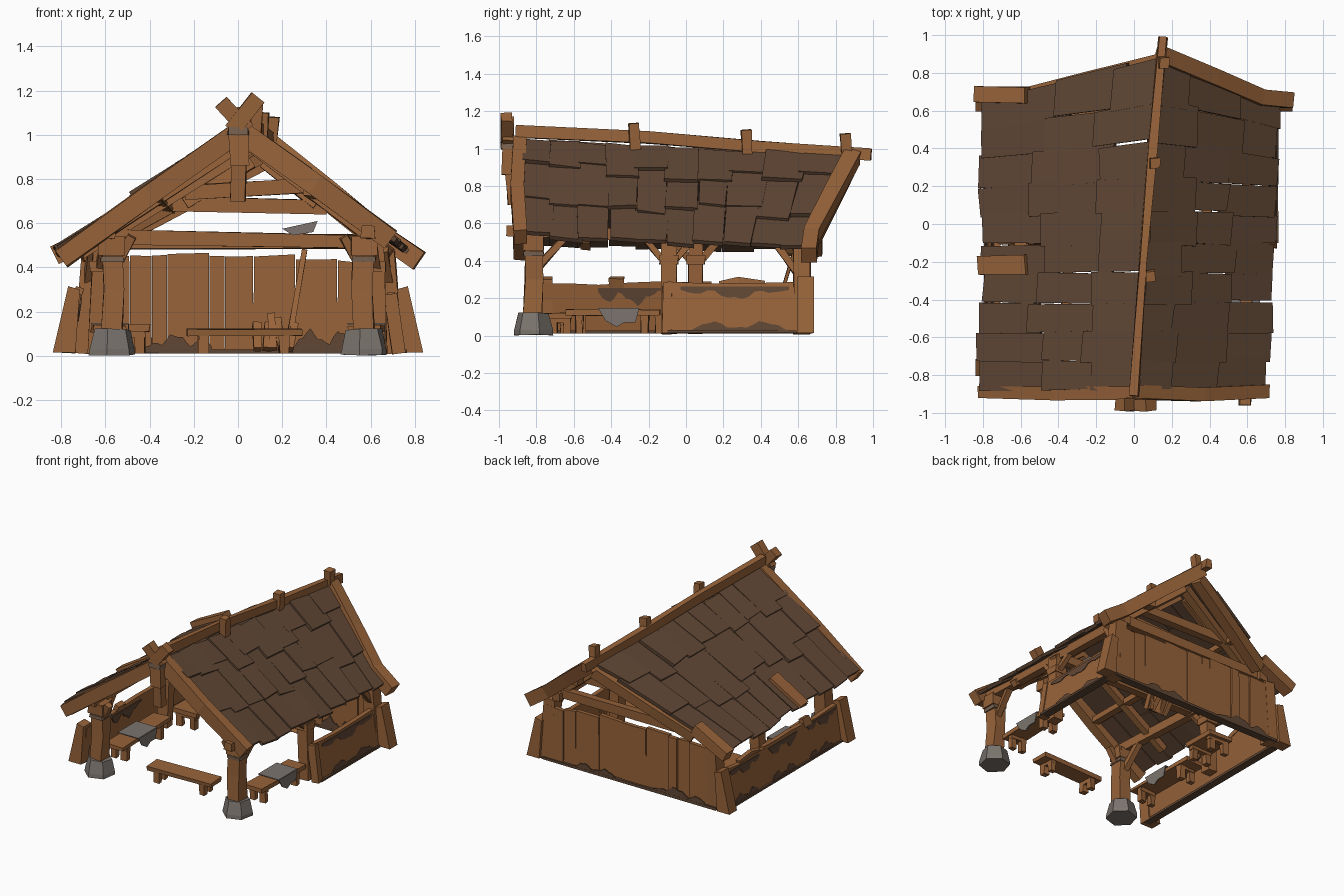
import bpy, bmesh, math, random
from mathutils import Vector as V

random.seed(7)
if "Cube" in bpy.data.objects:
    bpy.data.objects.remove(bpy.data.objects["Cube"])


def material(name, rgb):
    m = bpy.data.materials.new(name)
    m.use_nodes = True
    m.diffuse_color = (*rgb, 1)
    m.node_tree.nodes["Principled BSDF"].inputs["Base Color"].default_value = (*rgb, 1)
    return m


WOOD = material("warm wood", (0.31, 0.125, 0.042))
DARK = material("dark weathered wood", (0.115, 0.062, 0.035))
STONE = material("grey stone", (0.2, 0.175, 0.158))
ROPE = material("faded binding", (0.2, 0.13, 0.085))
X, Y, Z = V((1, 0, 0)), V((0, 1, 0)), V((0, 0, 1))


def rnd(a):
    return random.uniform(-a, a)


def loft(name, rings, mat):
    """Skin equal rings of points and cap both ends."""
    bm = bmesh.new()
    rows = [[bm.verts.new(p) for p in ring] for ring in rings]
    n = len(rows[0])
    for a, b in zip(rows, rows[1:]):
        for i in range(n):
            bm.faces.new((a[i], a[(i + 1) % n], b[(i + 1) % n], b[i]))
    bm.faces.new(rows[0])
    bm.faces.new(rows[-1])
    bmesh.ops.recalc_face_normals(bm, faces=bm.faces)
    me = bpy.data.meshes.new(name)
    bm.to_mesh(me)
    bm.free()
    me.materials.append(mat)
    ob = bpy.data.objects.new(name, me)
    bpy.context.collection.objects.link(ob)


def beam(name, pts, w, h, up=Z, mat=WOOD, j=0.005):
    """Rough-hewn rectangular timber along a path; h runs along up."""
    pts = [V(p) for p in pts]
    rings = []
    for i, p in enumerate(pts):
        d = (pts[min(i + 1, len(pts) - 1)] - pts[max(i - 1, 0)]).normalized()
        s = d.cross(up).normalized()
        n = s.cross(d)
        rings.append([p + s * (a * w / 2 + rnd(j)) + n * (b * h / 2 + rnd(j))
                      for a, b in ((-1, -1), (1, -1), (1, 1), (-1, 1))])
    loft(name, rings, mat)


def mud(name, a, b, rise, out, height):
    """Thin wavy dark plate rising from the line a-b."""
    a, b, rise, out = V(a), V(b), V(rise), V(out)
    n, phase = 16, random.uniform(0, 6)
    wave = [0.6 + 0.28 * math.sin(i * 0.75 + phase) + 0.12 * math.sin(i * 1.9 + phase) for i in range(n + 1)]
    ring = [a, b] + [b.lerp(a, i / n) + rise * height * max(0.05, wave[i] * min(1, 0.25 + i / 3, 0.25 + (n - i) / 3))
                     for i in range(n + 1)]
    loft(name, [ring, [p + out * 0.007 for p in ring]], DARK)


# Roof surface: t runs ridge to eave, s runs front to back, rear edge swept back at the ridge
def roof(side, t, s):
    y = -0.875 + s * 1.53 + 0.22 * (1 - t) * max(0, s) ** 4
    k = y + 0.86
    ridge = V((0.005 + 0.08 * k, y, 1.03 - 0.05 * k))
    eave = V((0.68 + 0.05 * k, y, 0.515 - 0.045 * k)) if side > 0 else V((-0.79, y, 0.475 - 0.025 * k))
    return ridge.lerp(eave, t)


def slab(name, side, t0, t1, s0, s1, base, lift, mat):
    up = V((side * 0.57, 0, 0.82))
    rings = []
    for t, off in ((t0, base), (t1, base + lift)):
        lo = [roof(side, t + rnd(0.012), s + rnd(0.005)) + up * (off + rnd(0.005)) for s in (s0, s1)]
        rings.append([lo[0], lo[1], lo[1] + up * 0.024, lo[0] + up * 0.024])
    loft(name, rings, mat)


ROWS = 10
for side in (-1, 1):
    up = V((side * 0.57, 0, 0.82))
    for r in range(ROWS):
        cuts = [0, 0.3 + rnd(0.07), 0.64 + rnd(0.08), 1.0 + rnd(0.02)]
        for c in range(3):
            slab("roof_shingle", side, max(0, cuts[c] - 0.06), cuts[c + 1],
                 r / ROWS + rnd(0.006) - 0.002, (r + 1) / ROWS + rnd(0.006) + 0.002, rnd(0.007), 0.016, DARK)
    # Rafters and a purlin under the shingles
    for s in (0.22, 0.52, 0.92):
        beam("rafter", [roof(side, t, s) - up * 0.035 for t in (0.03, 0.93)], 0.055, 0.05)
    beam("purlin", [roof(side, 0.5, s) - up * 0.03 for s in (0.01, 0.97)], 0.05, 0.04)
slab("replacement_board", -1, 0.72, 1.01, 0.4, 0.46, 0.022, 0.01, WOOD)

# Ridge beam with pegs
beam("ridge_beam", [(0, -0.91, 1.09), (0.05, -0.2, 1.06), (0.1, 0.4, 1.01), (0.155, 0.99, 0.965)], 0.045, 0.065)
for x, y, z in ((0.08, -0.27, 1.065), (0.105, 0.33, 1.03), (0.15, 0.86, 1.01)):
    beam("ridge_peg", [(x, y, z - 0.07), (x + 0.01, y - 0.01, z + 0.07)], 0.05, 0.055, Y)

# Front gable boards, crossed finials and king post
beam("front_barge_right", [(0.02, -0.89, 1.02), (-0.4, -0.9, 0.73), (-0.8, -0.89, 0.44)], 0.092, 0.07, Y)
beam("front_barge_left", [(-0.01, -0.89, 1.03), (0.35, -0.9, 0.775), (0.69, -0.885, 0.525)], 0.092, 0.07, Y)
beam("finial_a", [(0.04, -0.95, 1.02), (-0.075, -0.955, 1.15)], 0.07, 0.06, Y)
beam("finial_b", [(-0.03, -0.96, 1.02), (0.09, -0.96, 1.17)], 0.07, 0.06, Y)
beam("king_post_upper", [(0, -0.95, 1.05), (0.005, -0.95, 0.86)], 0.085, 0.065, Y)
beam("king_post_lower", [(0.005, -0.94, 0.87), (0, -0.925, 0.7)], 0.068, 0.055, Y)
beam("king_post_binding", [(0, -0.95, 1.0), (0, -0.95, 1.035)], 0.095, 0.08, Y, ROPE)

# Bowed rear gable boards; the right one runs under the shingles except at its tail
beam("rear_barge_left", [(0.14, 0.89, 0.96), (0.42, 0.775, 0.74), (0.66, 0.67, 0.54), (0.82, 0.655, 0.43)], 0.09, 0.085, Y)
beam("rear_barge_right", [(0.15, 0.86, 0.9), (-0.25, 0.76, 0.685), (-0.55, 0.68, 0.53)], 0.08, 0.08, Y)
beam("rear_barge_tail", [(-0.56, 0.68, 0.59), (-0.83, 0.685, 0.455)], 0.08, 0.085, Y)

# Tie beams across the hall
for y, z, x0, x1, tilt in ((-0.08, 0.525, -0.56, 0.58, 0.01), (0.6, 0.515, -0.6, 0.62, 0),
                           (0.6, 0.68, -0.31, 0.4, 0.006), (0.3, 0.755, -0.24, 0.3, -0.015)):
    beam("tie_beam", [(x0, y, z + tilt), (x1, y, z - tilt)], 0.06, 0.065)
for x in (-1, 1):
    beam("gable_brace", [(x * 0.3 + 0.06, 0.58, 0.69), (0.09 + x * 0.03, 0.62, 0.88)], 0.06, 0.04, Y)


def buttress(side, y):
    """Leaning corner board, broad at the foot."""
    rings = [[(side * x, y + d, z) for x, z in ((0.735, 0.015), (0.838, 0.015), (0.768, 0.315), (0.715, 0.3))]
             for d in (-0.045, 0.045)]
    loft("corner_buttress", rings, WOOD)


# Main posts, footings and wall plates
for side in (-1, 1):
    x = side * 0.57
    rings = []
    for z, r in ((0.005, 0.108), (0.03, 0.106), (0.12, 0.083)):
        rings.append([(x + r * math.cos(a) + rnd(0.005), -0.815 + r * math.sin(a), z + rnd(0.004))
                      for a in (math.tau * i / 6 + 0.3 for i in range(6))])
    loft("stone_footing", rings, STONE)
    beam("front_post", [(x, -0.82, 0.11), (x * 0.985, -0.815, 0.3), (x, -0.81, 0.53)], 0.095, 0.095, Y)
    beam("post_binding", [(x, -0.815, 0.425), (x, -0.815, 0.45)], 0.108, 0.108, Y, ROPE)
    beam("post_capital", [(x, -0.815, 0.455), (x, -0.815, 0.54)], 0.12, 0.11, Y)
    beam("wall_plate", [(x * 1.03, -0.96 if side > 0 else -0.9, 0.56), (x * 1.05, -0.1, 0.535), (x * 1.08, 0.66, 0.5)], 0.06, 0.06)
    beam("front_brace", [(x, -0.78, 0.38), (x * 1.03, -0.64, 0.53)], 0.04, 0.04, X)
    beam("cross_brace", [(x * 0.95, -0.82, 0.43), (x * 0.84, -0.84, 0.54)], 0.04, 0.04, Y)
    ym = -0.09 if side > 0 else 0.05
    beam("middle_post", [(x * 1.12, ym, 0.01), (x * 1.08, ym, 0.52)], 0.08, 0.08, Y)
    beam("middle_post_collar", [(x * 1.09, ym, 0.38), (x * 1.09, ym, 0.43)], 0.1, 0.1, Y)
    for d in (-1, 1):
        beam("middle_brace", [(x * 1.1, ym + d * 0.03, 0.4), (x * 1.07, ym + d * 0.12, 0.51)], 0.035, 0.035, X)
    # Rear corner
    beam("rear_post", [(side * 0.7, 0.62, 0.01), (side * 0.665, 0.62, 0.47)], 0.085, 0.09, Y)
    beam("rear_brace", [(side * 0.68, 0.59, 0.34), (side * 0.66, 0.49, 0.48)], 0.035, 0.035, X)
    buttress(side, 0.64)
buttress(-1, -0.76)

# Low side walls leaning inward
for side, y0, y1, xw, n in ((1, -0.1, 0.59, 0.733, 1), (-1, -0.77, 0.59, 0.765, 3)):
    lean = V((-side * 0.15, 0, 1))
    foot = V((side * xw, 0, 0.02))
    for i in range(n):
        a, b = y0 + (y1 - y0) * i / n, y0 + (y1 - y0) * (i + 1) / n
        top = [0.26 + rnd(0.01) for _ in range(4)]
        ring = [foot + Y * a, foot + Y * b] + [foot + Y * (b + (a - b) * q / 3) + lean * top[q] for q in range(4)]
        loft("side_wall_panel", [[p - X * side * 0.017 for p in ring], [p + X * side * 0.017 for p in ring]], WOOD)
        face = foot + X * side * 0.015
        mud("wall_dirt_low", face + Y * (a + 0.12), face + Y * (b - 0.03), lean, X * side, 0.06)
        crest = face + lean * 0.243
        mud("wall_dirt_high", crest + Y * (a + 0.07), crest + Y * (b - 0.04), -lean, X * side, 0.075)
    beam("side_sill", [foot + Y * y0, foot + Y * y1], 0.06, 0.016, mat=DARK, j=0.002)
inner = V((-0.748, 0, 0.02)) + V((0.15, 0, 1)) * 0.235
mud("inner_wall_dirt", inner - Y * 0.47, inner - Y * 0.13, (-0.15, 0, -1), X, 0.1)
beam("side_wall_end", [(0.725, -0.1, 0.01), (0.69, -0.1, 0.28)], 0.06, 0.05, Y)
beam("side_wall_stub", [(-0.735, -0.37, 0.25), (-0.715, -0.37, 0.31)], 0.04, 0.08, Y)
beam("side_wall_crest", [(-0.725, 0.18, 0.27), (-0.725, 0.28, 0.292), (-0.725, 0.42, 0.272)], 0.03, 0.035)

# Rear plank wall
x = -0.68
while x < 0.66:
    w = min(random.choice((0.07, 0.1, 0.13, 0.19)), 0.70 - x)
    top = 0.455 - max(0, x) * 0.06 + rnd(0.012)
    y = 0.645 + rnd(0.008)
    skew = rnd(0.01)
    rings = [[(a, y + d, z) for a, z in ((x, 0.02), (x + w, 0.02),
              (x + w - 0.002, top + skew), (x + 0.002, top - skew))] for d in (-0.015, 0.015)]
    loft("rear_wall_plank", rings, WOOD)
    x += w
mud("rear_wall_dirt", (0.24, 0.622, 0.025), (0.52, 0.622, 0.025), Z, -Y, 0.1)
mud("rear_wall_dirt", (-0.42, 0.622, 0.025), (-0.12, 0.622, 0.025), Z, -Y, 0.08)
mud("rear_wall_dirt", (-0.62, 0.667, 0.025), (-0.2, 0.667, 0.025), Z, Y, 0.07)
mud("rear_wall_dirt", (0.1, 0.667, 0.025), (0.45, 0.667, 0.025), Z, Y, 0.05)
beam("rear_sill", [(-0.72, 0.645, 0.02), (0.72, 0.645, 0.02)], 0.06, 0.016, mat=DARK, j=0.002)


def bench(name, a, b, z, w):
    a, b = V((*a, z)), V((*b, z))
    beam(name + "_seat", [a, b], w, 0.03)
    side = (b - a).normalized().cross(Z) * w * 0.28
    for f in (0.14, 0.84):
        foot = a.lerp(b, f)
        for k in (-1, 1):
            p = foot + side * k
            beam(name + "_leg", [(p.x, p.y, 0.01), (p.x, p.y, z)], 0.045, 0.04, Y)
        beam(name + "_bearer", [foot - side * 1.5 - Z * 0.025, foot + side * 1.5 - Z * 0.025], 0.04, 0.03)


# Benches and draped slabs
bench("front_bench", (-0.23, -0.69), (0.29, -0.67), 0.105, 0.13)
bench("left_bench", (0.57, -0.64), (0.59, -0.14), 0.125, 0.15)
bench("right_bench", (-0.58, -0.64), (-0.59, -0.05), 0.125, 0.15)
bench("rear_bench", (-0.5, 0.08), (-0.5, 0.34), 0.125, 0.2)
for side in (-1, 1):
    x = side * 0.58
    loft("bench_cover", [[(x + d, y, z) for y, z in ((-0.47, 0.148), (-0.25, 0.148), (-0.25, 0.143), (-0.47, 0.143))]
                         for d in (-0.085, 0.085)], STONE)
    loft("cover_drape", [[(x + 0.082 + d, y, z) for y, z in
                          ((-0.47, 0.145), (-0.25, 0.145), (-0.27, 0.07), (-0.33, 0.07), (-0.37, 0.045), (-0.43, 0.08))]
                         for d in (0, 0.006)], STONE)

# Loose bits: slab on the tie beam, log heap, leaning pole
loft("loose_slab", [[(px, y, z) for px, z in ((0.2, 0.575), (0.36, 0.61), (0.34, 0.56), (0.25, 0.545))]
                    for y in (-0.16, -0.04)], STONE)
for i in range(5):
    px = 0.09 + 0.035 * i
    beam("log_heap", [(px, 0.42, 0.03), (px + rnd(0.03), 0.5, 0.17 + rnd(0.03))], 0.035, 0.035, Y)
beam("leaning_pole", [(0.22, 0.45, 0.02), (0.3, 0.59, 0.48)], 0.025, 0.02, Y)
